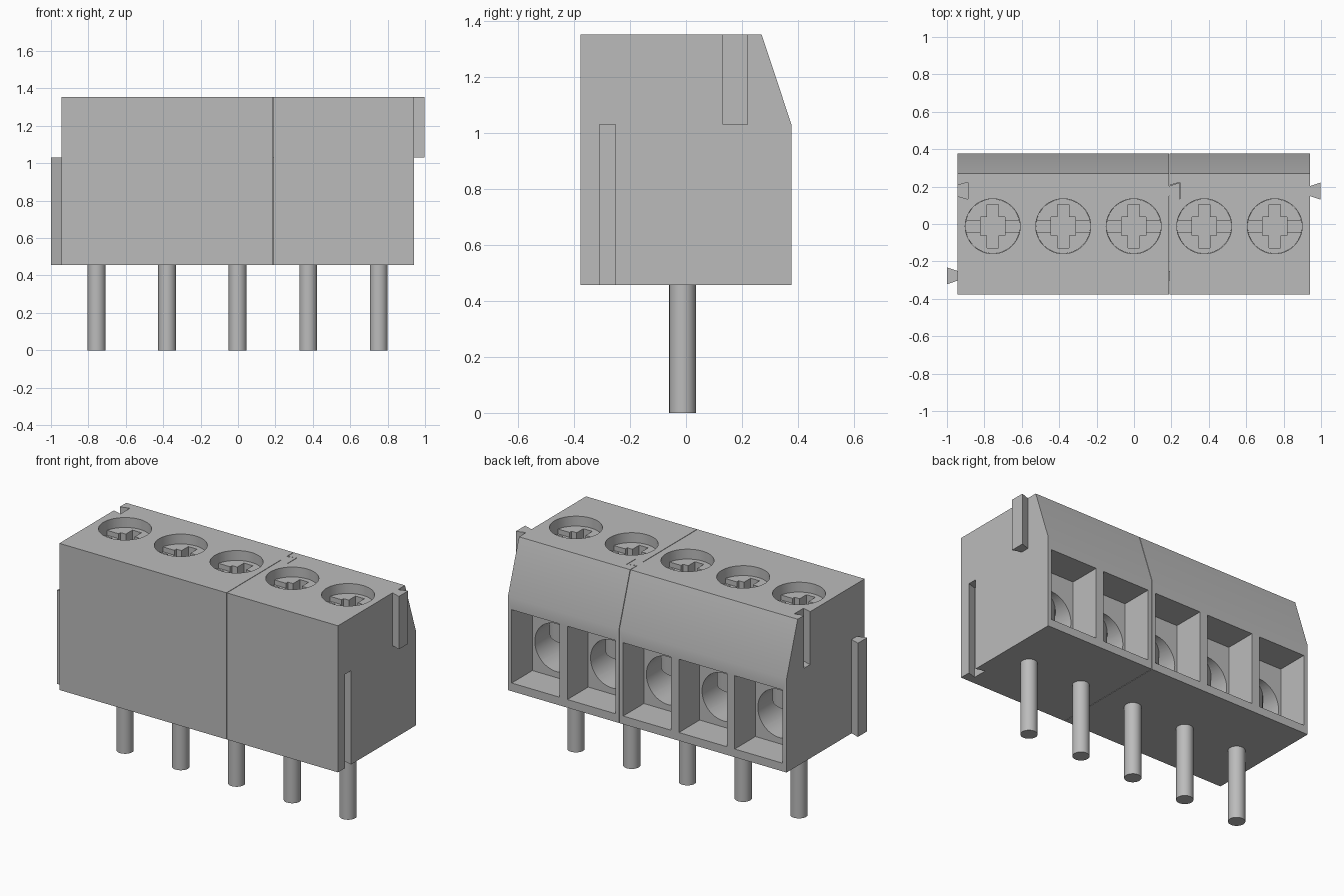
import bpy, bmesh, math
from mathutils import Matrix, Vector

if "Cube" in bpy.data.objects:
    bpy.data.objects.remove(bpy.data.objects["Cube"], do_unlink=True)

grey = bpy.data.materials.new("plain_grey")
grey.use_nodes = True
grey.diffuse_color = (0.5, 0.5, 0.5, 1)
grey.node_tree.nodes["Principled BSDF"].inputs["Base Color"].default_value = (0.5, 0.5, 0.5, 1)

PITCH, X0, SCREW_Y = 0.377, -0.944, -0.012
BOTTOM, SHOULDER, TOP = 0.457, 1.03, 1.353
HALF_Y, BORE_R, WIRE_Z = 0.377, 0.146, 0.69


def make(name, bm):
    bmesh.ops.recalc_face_normals(bm, faces=bm.faces)
    mesh = bpy.data.meshes.new(name)
    bm.to_mesh(mesh)
    bm.free()
    mesh.materials.append(grey)
    obj = bpy.data.objects.new(name, mesh)
    bpy.context.collection.objects.link(obj)
    return obj


def prism(name, profile, start, end, axis="Z"):
    """Extrude a profile: (x, y) along Z, or (y, z) along X."""
    bm = bmesh.new()
    place = (lambda a, b: (a, b, start)) if axis == "Z" else (lambda a, b: (start, a, b))
    face = bm.faces.new([bm.verts.new(place(a, b)) for a, b in profile])
    out = bmesh.ops.extrude_face_region(bm, geom=[face])
    move = Vector((0, 0, end - start)) if axis == "Z" else Vector((end - start, 0, 0))
    bmesh.ops.translate(bm, vec=move, verts=[v for v in out["geom"] if isinstance(v, bmesh.types.BMVert)])
    return make(name, bm)


def box(name, xs, ys, zs):
    return prism(name, [(xs[0], ys[0]), (xs[1], ys[0]), (xs[1], ys[1]), (xs[0], ys[1])], *zs)


def cylinder(name, radius, start, end):
    start, end = Vector(start), Vector(end)
    d = end - start
    bm = bmesh.new()
    turn = d.to_track_quat("Z", "Y").to_matrix().to_4x4()
    bmesh.ops.create_cone(bm, cap_ends=True, segments=48, radius1=radius, radius2=radius,
                          depth=d.length, matrix=Matrix.Translation((start + end) / 2) @ turn)
    return make(name, bm)


def dovetail(name, x, y, zs, direction, grow=0.0):
    """Key that widens away from the face at x."""
    tip = x + direction * 0.056
    root = x - direction * grow
    return prism(name, [(root, y - 0.026), (tip, y - 0.045), (tip, y + 0.045), (root, y + 0.026)], *zs)


def apply_boolean(obj, other, operation="DIFFERENCE"):
    mod = obj.modifiers.new("cut", "BOOLEAN")
    mod.operation, mod.object, mod.solver = operation, other, "EXACT"
    graph = bpy.context.evaluated_depsgraph_get()
    result = bpy.data.meshes.new_from_object(obj.evaluated_get(graph))
    obj.modifiers.clear()
    obj.data = result
    bpy.data.objects.remove(other, do_unlink=True)


def smooth(obj):
    bpy.ops.object.select_all(action="DESELECT")
    obj.select_set(True)
    bpy.context.view_layer.objects.active = obj
    bpy.ops.object.shade_smooth_by_angle(angle=math.radians(30))


def housing(name, first, count):
    left = X0 + first * PITCH + (0.002 if first else 0)
    right = X0 + (first + count) * PITCH - 0.001
    body = prism(name, [(-HALF_Y, BOTTOM), (HALF_Y, BOTTOM), (HALF_Y, SHOULDER),
                        (0.27, TOP), (-HALF_Y, TOP)], left, right, "X")
    # Wire entries, wire bores and screw wells
    for i in range(first, first + count):
        cx = X0 + (i + 0.5) * PITCH
        apply_boolean(body, box("cutter", (cx - 0.162, cx + 0.162), (0.177, 0.5), (0.507, 0.955)))
        apply_boolean(body, cylinder("cutter", BORE_R, (cx, 0.25, WIRE_Z), (cx, -0.2, WIRE_Z)))
        apply_boolean(body, cylinder("cutter", BORE_R + 0.001, (cx, SCREW_Y, WIRE_Z),
                                     (cx, SCREW_Y, TOP + 0.1)))
    # Dovetail grooves that take the neighbouring block's keys
    apply_boolean(body, dovetail("cutter", left, 0.178, (SHOULDER, TOP + 0.1), 1, 0.01))
    apply_boolean(body, dovetail("cutter", right, -0.28, (BOTTOM - 0.1, SHOULDER), -1, 0.01))
    smooth(body)
    # Dovetail keys
    dovetail(name + "_upper_key", right, 0.176, (SHOULDER, TOP), 1)
    dovetail(name + "_lower_key", left, -0.277, (BOTTOM, SHOULDER), -1)


housing("three_way_housing", 0, 3)
housing("two_way_housing", 3, 2)

for i in range(5):
    cx = X0 + (i + 0.5) * PITCH
    # Solder pin
    smooth(cylinder(f"pin_{i + 1}", 0.048, (cx, SCREW_Y, 0), (cx, SCREW_Y, BOTTOM + 0.01)))
    # Clamp screw with a shallow straight slot and a deeper cross
    head = TOP - 0.06
    screw = cylinder(f"clamp_screw_{i + 1}", BORE_R, (cx, SCREW_Y, 0.7), (cx, SCREW_Y, head))
    for half_x, half_y, depth in ((0.2, 0.031, 0.03), (0.065, 0.05, 0.08), (0.03, 0.115, 0.08)):
        apply_boolean(screw, box("cutter", (cx - half_x, cx + half_x),
                                 (SCREW_Y - half_y, SCREW_Y + half_y), (head - depth, head + 0.1)))
    smooth(screw)
